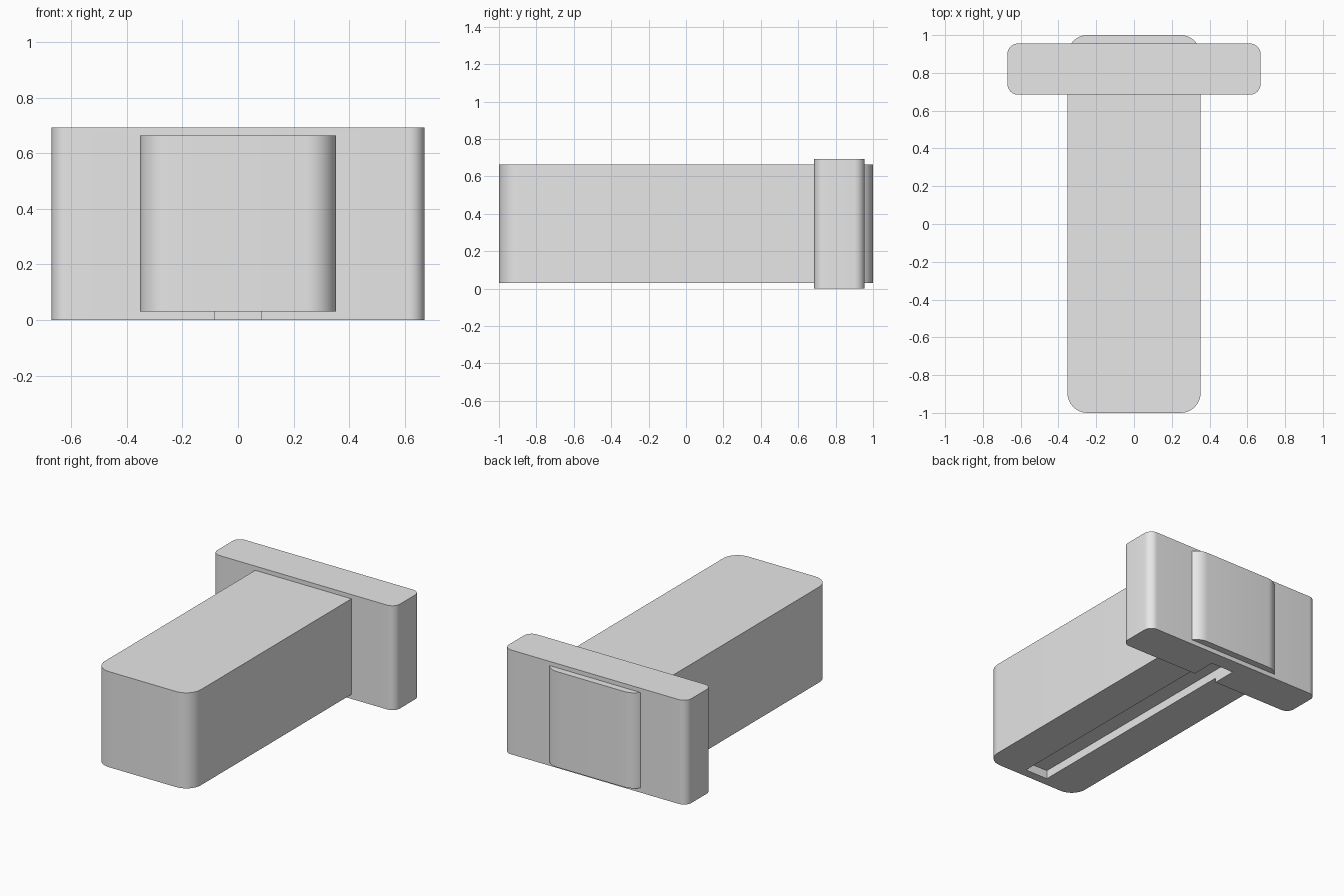
import bpy, bmesh, math
from mathutils import Vector

cube = bpy.data.objects.get("Cube")
if cube:
    bpy.data.objects.remove(cube, do_unlink=True)

grey = bpy.data.materials.new("plain_grey")
grey.use_nodes = True
colour = (0.8, 0.8, 0.8, 1)
grey.diffuse_color = colour
grey.node_tree.nodes["Principled BSDF"].inputs["Base Color"].default_value = colour


def block(name, low, high, radius=0.0):
    """Box between two corners, with its upright edges rounded."""
    low, high = Vector(low), Vector(high)
    bm = bmesh.new()
    bmesh.ops.create_cube(bm, size=1)
    for v in bm.verts:
        v.co = (low + high) / 2 + v.co * (high - low)
    if radius:
        upright = [e for e in bm.edges
                   if abs(e.verts[0].co.z - e.verts[1].co.z) > 0.01]
        bmesh.ops.bevel(bm, geom=upright, offset=radius, segments=10,
                        profile=0.5, affect='EDGES')
    mesh = bpy.data.meshes.new(name)
    bm.to_mesh(mesh)
    bm.free()
    mesh.materials.append(grey)
    obj = bpy.data.objects.new(name, mesh)
    bpy.context.collection.objects.link(obj)
    return obj


def boolean(obj, other, operation):
    mod = obj.modifiers.new(operation.lower(), 'BOOLEAN')
    mod.operation = operation
    mod.object = other
    mod.solver = 'EXACT'
    other.hide_render = True
    bpy.ops.object.select_all(action='DESELECT')
    obj.select_set(True)
    bpy.context.view_layer.objects.active = obj
    bpy.ops.object.modifier_apply(modifier=mod.name)
    bpy.data.objects.remove(other, do_unlink=True)


# Long rounded bar passing through a wide rounded collar near the back
bar = block("bar_with_collar", (-0.353, -1, 0.03), (0.353, 1, 0.664), 0.107)
collar = block("collar", (-0.67, 0.685, 0), (0.67, 0.955, 0.692), 0.055)
boolean(bar, collar, 'UNION')

# Shallow groove along the underside, ending inside the collar
groove = block("groove_cutter", (-0.084, -0.94, -0.1), (0.084, 0.85, 0.087))
boolean(bar, groove, 'DIFFERENCE')

bpy.ops.object.shade_smooth_by_angle(angle=math.radians(30))
